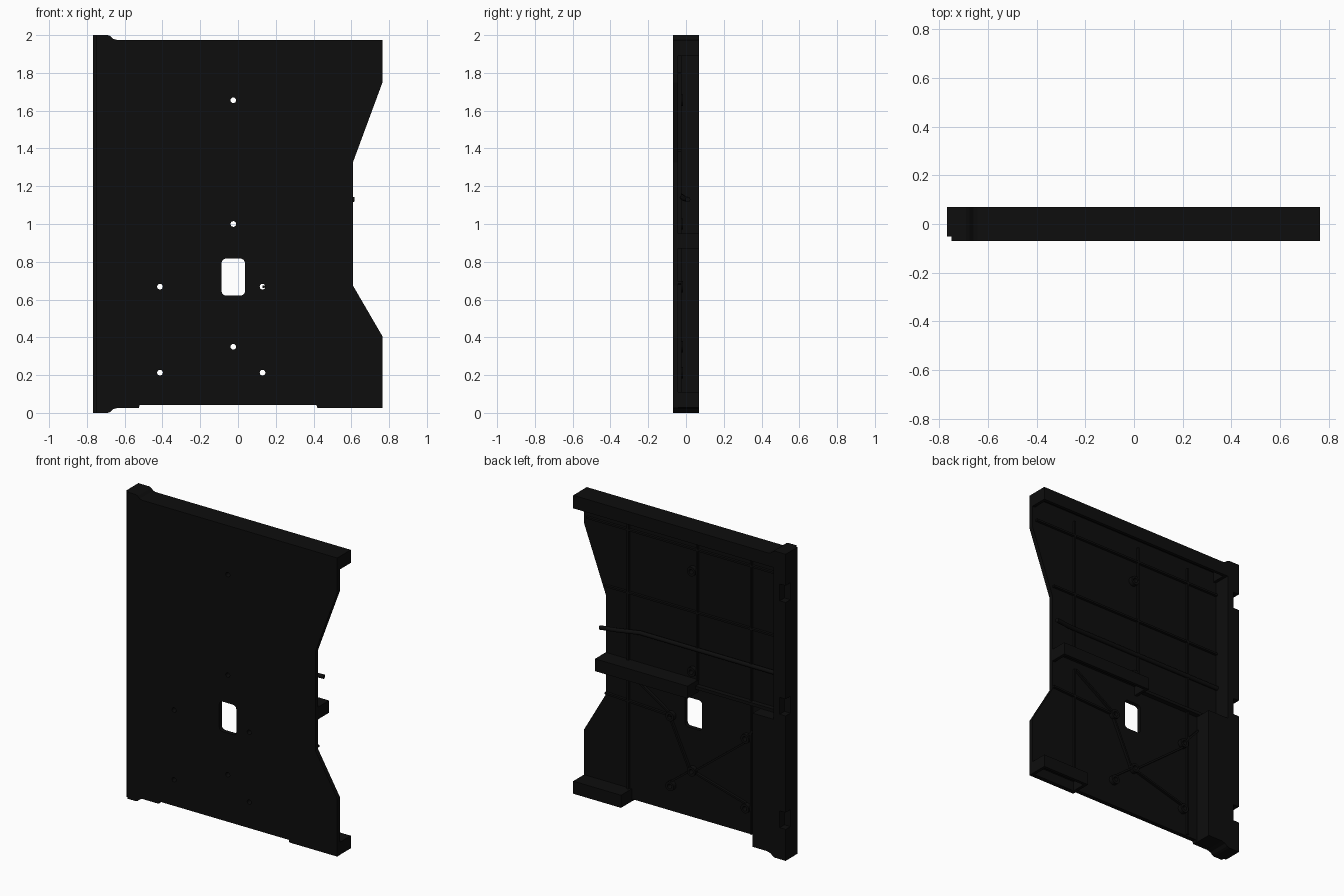
import bpy, bmesh, math
from mathutils import Vector

if "Cube" in bpy.data.objects:
    bpy.data.objects.remove(bpy.data.objects["Cube"])

FRONT, BACK, SKIN = -0.07, 0.07, -0.042

black = bpy.data.materials.new("black plastic")
black.diffuse_color = (0.004, 0.004, 0.004, 1)
black.use_nodes = True
black.node_tree.nodes["Principled BSDF"].inputs["Base Color"].default_value = black.diffuse_color


def finish(name, bm):
    bmesh.ops.recalc_face_normals(bm, faces=bm.faces[:])
    me = bpy.data.meshes.new(name)
    bm.to_mesh(me)
    bm.free()
    ob = bpy.data.objects.new(name, me)
    me.materials.append(black)
    bpy.context.collection.objects.link(ob)
    return ob


def slab(name, outline, y0, y1, chamfer_x=None):
    """Extrude an x-z outline from y0 to y1; optionally chamfer its outer front edge."""
    bm = bmesh.new()
    face = bm.faces.new([bm.verts.new((x, y0, z)) for x, z in outline])
    new = bmesh.ops.extrude_face_region(bm, geom=[face])["geom"]
    bmesh.ops.translate(bm, vec=(0, y1 - y0, 0),
                        verts=[v for v in new if isinstance(v, bmesh.types.BMVert)])
    if chamfer_x is not None:
        edges = [e for e in bm.edges if all(abs(v.co.x - chamfer_x) < 1e-4
                                            and abs(v.co.y - y0) < 1e-4 for v in e.verts)]
        bmesh.ops.bevel(bm, geom=edges, offset=0.018, segments=2, affect='EDGES')
    return finish(name, bm)


def box(name, x0, x1, y0, y1, z0, z1):
    return slab(name, [(x0, z0), (x1, z0), (x1, z1), (x0, z1)], y0, y1)


def rod(name, x, z, r, y0, y1, sides=20):
    return slab(name, [(x + r * math.cos(2 * math.pi * i / sides),
                        z + r * math.sin(2 * math.pi * i / sides)) for i in range(sides)], y0, y1)


def tube(name, pts, r):
    cu = bpy.data.curves.new(name, 'CURVE')
    cu.dimensions = '3D'
    cu.bevel_depth, cu.bevel_resolution, cu.use_fill_caps = r, 2, True
    sp = cu.splines.new('POLY')
    sp.points.add(len(pts) - 1)
    for p, co in zip(sp.points, pts):
        p.co = (*co, 1)
    ob = bpy.data.objects.new(name, cu)
    cu.materials.append(black)
    bpy.context.collection.objects.link(ob)


def cut(ob, cutters):
    for c in cutters:
        c.hide_render = True
        c.hide_set(True)
        m = ob.modifiers.new("cut", 'BOOLEAN')
        m.operation, m.solver, m.object = 'DIFFERENCE', 'EXACT', c


def rib(name, a, b, w=0.012, y1=-0.025):
    """Low stiffening rib on the rear of the skin between two x-z points."""
    a, b = Vector(a), Vector(b)
    d = (b - a).normalized() * w / 2
    n = Vector((-d.y, d.x))
    slab(name, [a + n, a - n, b - n, b + n], SKIN - 0.004, y1)


def channel(name, x0, x1, z0, z1, t=0.02):
    """Rear shelf folded from a top wall, a rear lip and end caps, open below."""
    box(name + "_wall", x0, x1, SKIN - 0.004, BACK, z1 - t, z1)
    box(name + "_lip", x0, x1, BACK - t, BACK, z0, z1 - t)
    for i, x in enumerate((x0, x1 - t)):
        box(f"{name}_cap_{i}", x, x + t, SKIN - 0.004, BACK - t, z0, z1 - t)


# Front skin with tapered waist on the right edge
skin = slab("front_skin", [
    (-0.7, 0.027), (-0.525, 0.027), (-0.52, 0.043), (0.415, 0.043), (0.42, 0.027),
    (0.765, 0.027), (0.765, 0.405), (0.608, 0.675), (0.608, 1.325), (0.765, 1.75),
    (0.765, 1.975), (-0.7, 1.975)], FRONT, SKIN)

# Mounting holes and rounded window
holes = [(-0.025, 1.655), (-0.025, 1.0), (-0.025, 0.35),
         (-0.413, 0.668), (0.13, 0.668), (-0.413, 0.213), (0.13, 0.213)]
cutters = [rod("hole_cutter", x, z, 0.015, -0.2, 0.2) for x, z in holes]
win = []
for cx, cz, a0 in ((0.013, 0.793, 0), (-0.063, 0.793, 90), (-0.063, 0.645, 180), (0.013, 0.645, 270)):
    for k in range(5):
        a = math.radians(a0 + k * 22.5)
        win.append((cx + 0.024 * math.cos(a), cz + 0.024 * math.sin(a)))
cutters.append(slab("window_cutter", win, -0.2, 0.2))
cut(skin, cutters)

# Bosses around the holes
for (x, z), c in zip(holes, cutters):
    cut(rod("boss", x, z, 0.03, SKIN - 0.004, -0.015), [c])

# Thick left edge beam with curved shoulders, and latch notches at its rear corner
low = [(-0.768, 0), (-0.69, 0), (-0.675, 0.006), (-0.66, 0.02), (-0.635, 0.027)]
beam = slab("left_beam", low + [(-0.68, 0.04), (-0.68, 1.96)] + [(x, 2 - z) for x, z in low[::-1]],
            FRONT, BACK, chamfer_x=-0.768)
cut(beam, [box("notch_cutter", -0.8, -0.725, 0.02, 0.1, z - 0.055, z + 0.055)
           for z in (0.26, 1.0, 1.74)])
box("lower_beam_cover", -0.69, -0.53, SKIN - 0.004, BACK, 0.028, 0.9)

# Rear shelves
channel("top_flange", -0.68, 0.765, 1.89, 1.975)
channel("middle_shelf", -0.06, 0.608, 0.87, 0.95)
channel("bottom_flange", 0.42, 0.765, 0.028, 0.11)

# Stiffening ribs
for x in (0.44, -0.06, -0.45):
    rib("vertical_rib", (x, 0.95 if x != -0.45 else 0.05), (x, 1.9))
rib("lower_rib", (0.44, 0.11), (0.44, 0.87))
rib("cross_rib", (-0.68, 1.39), (0.605, 1.39))
rib("top_rib", (-0.68, 1.8), (0.74, 1.8))
rib("middle_rib", (-0.68, 0.91), (-0.06, 0.91), 0.02, -0.01)
rib("waist_rib", (0.13, 0.668), (0.605, 0.69))
for a, b in (((-0.41, 0.64), (-0.05, 0.36)), ((0.13, 0.64), (0, 0.36)),
             ((-0.41, 0.24), (-0.05, 0.34)), ((0.13, 0.24), (0, 0.34)),
             ((0.15, 0.69), (0.43, 0.87)), ((-0.43, 0.69), (-0.53, 0.8))):
    rib("diagonal_rib", a, b)

# Cable running across the rear, its end lifted at the right edge
tube("cable", [(-0.68, -0.03, 1.15), (-0.1, -0.03, 1.15), (0.35, -0.03, 1.15),
               (0.5, -0.01, 1.135), (0.615, 0.01, 1.13)], 0.014)
